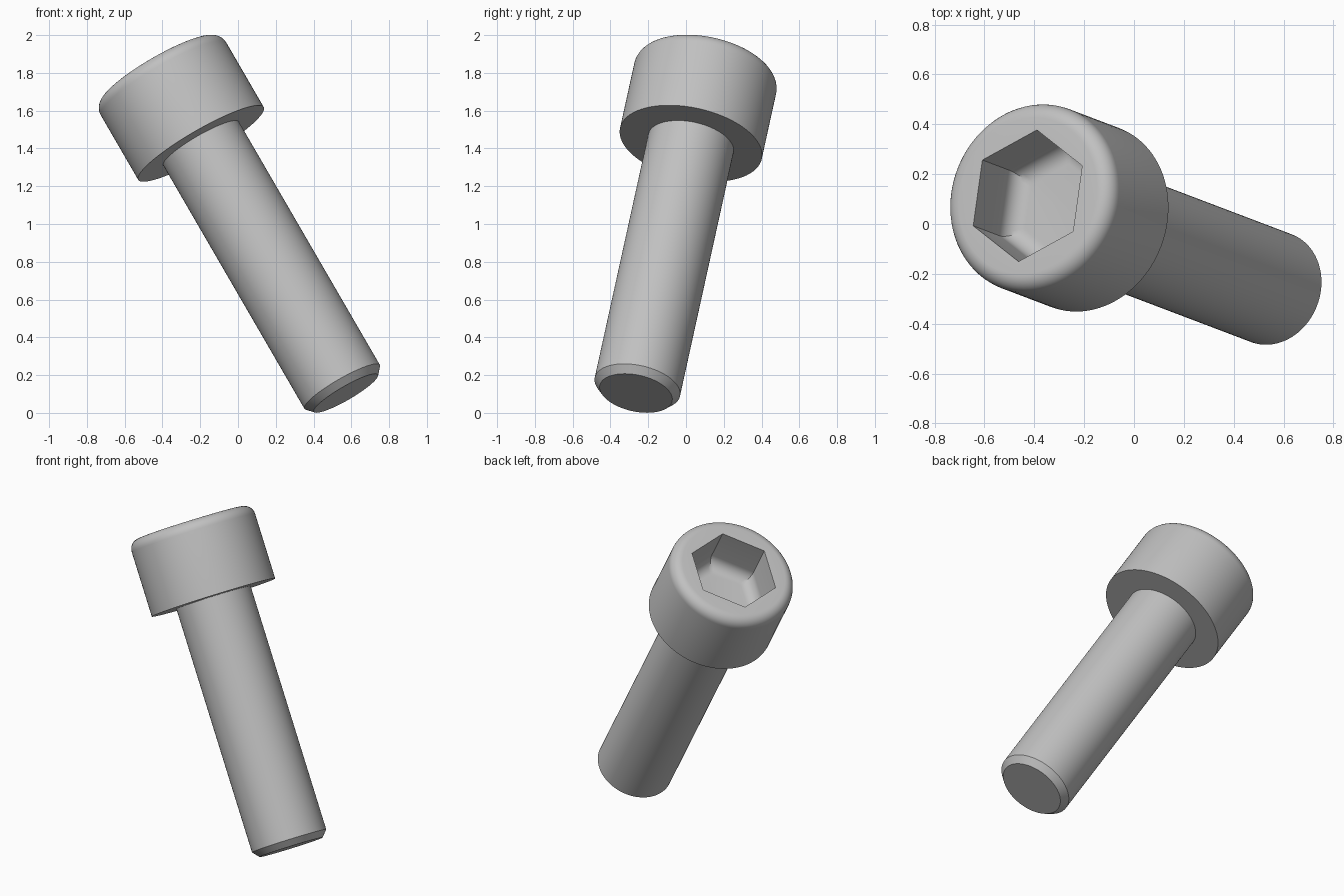
import bpy, bmesh
from math import sin, cos, pi, radians
from mathutils import Vector, Matrix

cube = bpy.data.objects.get("Cube")
if cube:
    bpy.data.objects.remove(cube)

steel = bpy.data.materials.new("plain steel grey")
steel.use_nodes = True
grey = (0.53, 0.53, 0.53, 1)
steel.diffuse_color = grey
steel.node_tree.nodes["Principled BSDF"].inputs["Base Color"].default_value = grey

# Tilted frame: local z runs from the tip to the head, local x to a hex corner
axis = Vector((-0.493, 0.187, 0.85)).normalized()
corner = Vector((0.037, 0.265, -0.037))
corner = (corner - axis * corner.dot(axis)).normalized()
side = axis.cross(corner)
TIP = Vector((0.571, -0.265, 0.104))
PLACE = Matrix.Translation(TIP) @ Matrix((corner, side, axis)).transposed().to_4x4()

STEPS = 96
SHAFT_R, TIP_R, CHAMFER = 0.231, 0.196, 0.04
HEAD_R, HEAD_Z, HEAD_H, ROUND = 0.384, 1.556, 0.468, 0.065
HEX_A, HEX_DEPTH, HEX_ROUND = 0.233, 0.287, 0.072


def arc(r, z, size, start, end, n=8):
    """Points of a rounded corner about the centre (r, z)."""
    angles = [radians(start + (end - start) * i / n) for i in range(n + 1)]
    return [(r + size * cos(a), z + size * sin(a)) for a in angles]


def loft(name, rings):
    """Join rings (radius, height, is_hex) into a closed solid."""
    bm = bmesh.new()
    loops = []
    for r, z, is_hex in rings:
        loop = []
        for i in range(STEPS):
            t = 2 * pi * i / STEPS
            d = r / cos(t % (pi / 3) - pi / 6) if is_hex else r
            loop.append(bm.verts.new((d * cos(t), d * sin(t), z)))
        loops.append(loop)
    for low, high in zip(loops, loops[1:]):
        for i in range(STEPS):
            j = (i + 1) % STEPS
            bm.faces.new((low[i], low[j], high[j], high[i]))
    bm.faces.new(loops[0][::-1])
    bm.faces.new(loops[-1])
    bmesh.ops.recalc_face_normals(bm, faces=bm.faces)
    bm.transform(PLACE)
    mesh = bpy.data.meshes.new(name)
    bm.to_mesh(mesh)
    bm.free()
    mesh.materials.append(steel)
    obj = bpy.data.objects.new(name, mesh)
    bpy.context.collection.objects.link(obj)
    bpy.ops.object.select_all(action='DESELECT')
    obj.select_set(True)
    bpy.context.view_layer.objects.active = obj
    bpy.ops.object.shade_smooth_by_angle(angle=radians(30))


# Shaft with chamfered tip, running a little way into the head
loft("shaft", [(TIP_R, 0, False), (SHAFT_R, CHAMFER, False),
               (SHAFT_R, HEAD_Z + 0.1, False)])

# Head with rounded rim and a hexagonal socket with a rounded floor edge
top = HEAD_Z + HEAD_H
floor = top - HEX_DEPTH
rim = arc(HEAD_R - ROUND, top - ROUND, ROUND, 0, 90)
socket = [(HEX_A, top)] + arc(HEX_A - HEX_ROUND, floor + HEX_ROUND, HEX_ROUND, 0, -90)
loft("socket_head", [(HEAD_R, HEAD_Z, False)]
     + [(r, z, False) for r, z in rim]
     + [(r, z, True) for r, z in socket])
